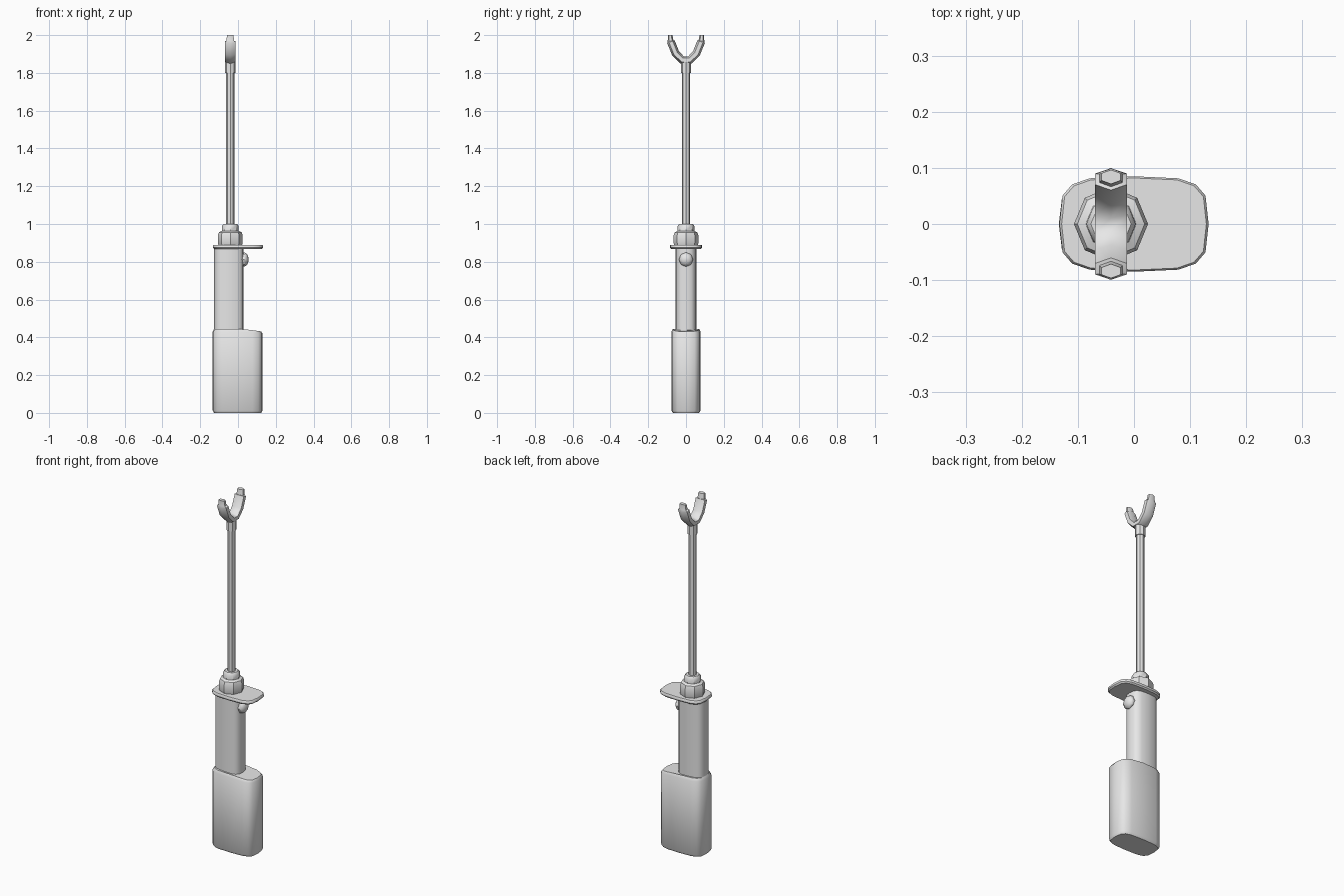
import bpy, bmesh, math
from mathutils import Vector, Matrix

if "Cube" in bpy.data.objects:
    bpy.data.objects.remove(bpy.data.objects["Cube"], do_unlink=True)

grey = bpy.data.materials.new("light_grey")
grey.use_nodes = True
colour = (0.8, 0.8, 0.8, 1)
grey.diffuse_color = colour
grey.node_tree.nodes["Principled BSDF"].inputs["Base Color"].default_value = colour


def loft(name, rings, angle=40):
    """Skin a list of equal-length point rings and cap both ends."""
    bm = bmesh.new()
    rows = [[bm.verts.new(p) for p in ring] for ring in rings]
    n = len(rows[0])
    for a, b in zip(rows, rows[1:]):
        for i in range(n):
            j = (i + 1) % n
            bm.faces.new((a[i], a[j], b[j], b[i]))
    bm.faces.new(rows[0][::-1])
    bm.faces.new(rows[-1])
    bmesh.ops.recalc_face_normals(bm, faces=bm.faces)
    mesh = bpy.data.meshes.new(name)
    bm.to_mesh(mesh)
    bm.free()
    mesh.materials.append(grey)
    obj = bpy.data.objects.new(name, mesh)
    bpy.context.collection.objects.link(obj)
    bpy.ops.object.select_all(action="DESELECT")
    obj.select_set(True)
    bpy.context.view_layer.objects.active = obj
    bpy.ops.object.shade_smooth_by_angle(angle=math.radians(angle))
    return obj


def outline(cx, rx, ry, z, power=2, sides=16):
    """Rounded outline: power 2 is an ellipse, higher is boxier."""
    def soft(v):
        return math.copysign(abs(v) ** (2 / power), v) if abs(v) > 1e-6 else 0
    steps = [2 * math.pi * i / sides for i in range(sides)]
    return [Vector((cx + rx * soft(math.cos(t)), ry * soft(math.sin(t)), z)) for t in steps]


def lathe(name, cx, profile, sides=8):
    return loft(name, [outline(cx, r, r, z, sides=sides) for r, z in profile])


def slope(ring, start, fall):
    """Lower the part of a ring that lies beyond start in x."""
    for p in ring:
        p.z -= fall * max(0, p.x - start)
    return ring


AXIS = -0.041

# Battery base with a top that slopes down at the trigger side
loft("battery_base", [
    outline(-0.002, 0.126, 0.069, 0, 3.7),
    outline(-0.002, 0.132, 0.077, 0.012, 3.7),
    slope(outline(-0.002, 0.132, 0.077, 0.43, 3.7), 0.03, 0.1),
    slope(outline(-0.002, 0.124, 0.069, 0.445, 3.7), 0.03, 0.15),
])

# Grip
loft("grip", [outline(-0.048, 0.078, 0.055, z, 3) for z in (0.43, 0.875)])

# Hand guard plate
loft("hand_guard", [
    outline(0, 0.126, 0.079, 0.868, 3.7),
    outline(0, 0.133, 0.085, 0.875, 3.7),
    outline(0, 0.133, 0.085, 0.885, 3.7),
    outline(0, 0.129, 0.082, 0.89, 3.7),
])

# Domed trigger button facing +x
button = lathe("trigger_button", 0, [
    (0.03, -0.018), (0.038, 0), (0.034, 0.012), (0.021, 0.021), (0.006, 0.025)])
button.data.transform(Matrix.Translation((0.031, 0, 0.812)) @ Matrix.Rotation(math.pi / 2, 4, "Y"))

# Stepped collar, shaft and socket
lathe("collar", AXIS, [(0.061, 0.885), (0.066, 0.9), (0.066, 0.94), (0.06, 0.956),
                       (0.045, 0.963), (0.044, 0.99), (0.036, 1.0)])
lathe("shaft", AXIS, [(0.022, 0.99), (0.022, 1.81)])
lathe("fork_socket", AXIS, [(0.027, 1.8), (0.027, 1.865)])

# Two-pronged fork: half path as (y, z, scale), mirrored across y
half = [(0.02, 1.868, 1), (0.055, 1.903, 1), (0.08, 1.965, 1),
        (0.0815, 1.97, 0.72), (0.084, 2.0, 0.6)]
path = [(-y, z, s) for y, z, s in reversed(half)] + half
rings = []
for i, (y, z, s) in enumerate(path):
    before, after = path[max(i - 1, 0)], path[min(i + 1, len(path) - 1)]
    along = Vector((0, after[0] - before[0], after[1] - before[1])).normalized()
    if abs(y) > 0.08:  # prong tips are cut level
        along = Vector((0, 0, math.copysign(1, y)))
    side = Vector((0, -along.z, along.y))
    ring = []
    for k in range(6):
        t = math.pi * k / 3
        ring.append(Vector((AXIS + 0.033 * s * math.sin(t), y, z)) + side * 0.021 * s * math.cos(t))
    rings.append(ring)
loft("fork", rings, 50)
